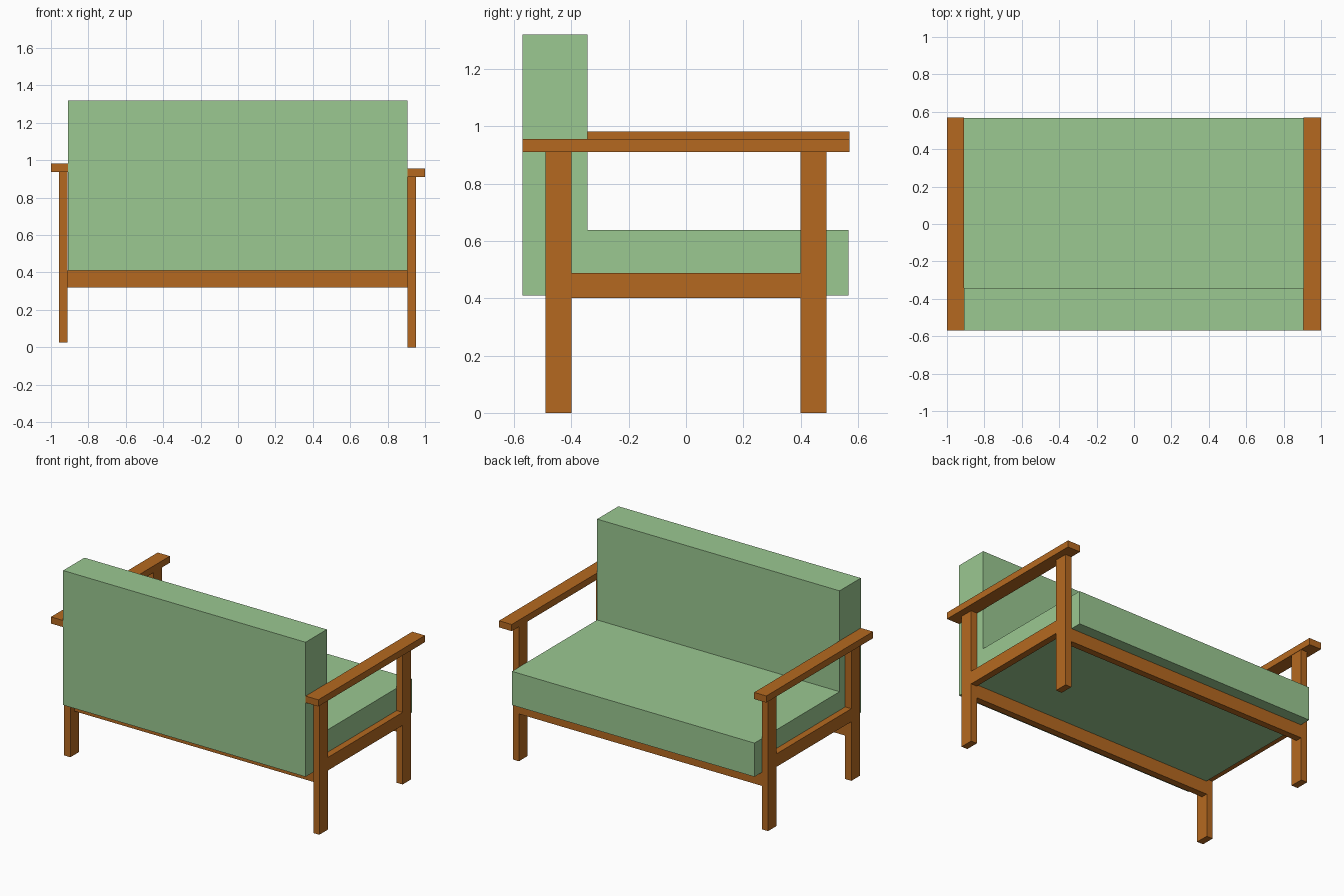
import bpy
from mathutils import Matrix, Vector

if "Cube" in bpy.data.objects:
    bpy.data.objects.remove(bpy.data.objects["Cube"])


def material(name, rgb):
    m = bpy.data.materials.new(name)
    m.diffuse_color = (*rgb, 1.0)
    m.use_nodes = True
    m.node_tree.nodes["Principled BSDF"].inputs["Base Color"].default_value = m.diffuse_color
    return m


WOOD = material("orange_brown_wood", (0.462, 0.141, 0.0144))
FABRIC = material("soft_green_fabric", (0.328, 0.578, 0.283))


def box(name, x, y, z, mat):
    """Box from its x, y and z ranges."""
    bpy.ops.mesh.primitive_cube_add(size=1)
    ob = bpy.context.object
    ob.name = name
    ranges = (x, y, z)
    centre = Vector([(a + b) / 2 for a, b in ranges])
    size = Vector([b - a for a, b in ranges])
    ob.data.transform(Matrix.Translation(centre) @ Matrix.Diagonal((*size, 1)))
    ob.data.materials.append(mat)
    return ob


LEG_Y = {"back": (-0.49, -0.40), "front": (0.40, 0.49)}

# Side frames: two legs, a rail and an armrest; the left one sits a little higher
SIDES = {
    "left": ((-0.957, -0.911), (-1.0, -0.909), 0.026),
    "right": ((0.907, 0.952), (0.905, 1.0), 0.0),
}
for side, (leg_x, arm_x, lift) in SIDES.items():
    for end, leg_y in LEG_Y.items():
        box(f"{side}_{end}_leg", leg_x, leg_y, (lift, 0.911 + lift), WOOD)
    box(f"{side}_side_rail", leg_x, (-0.40, 0.40), (0.40 + lift, 0.488 + lift), WOOD)
    box(f"{side}_armrest", arm_x, (-0.57, 0.57), (0.911 + lift, 0.956 + lift), WOOD)

# Long rails under the cushions
for end, rail_y in {"back": (-0.445, -0.40), "front": (0.445, 0.49)}.items():
    box(f"{end}_long_rail", (-0.911, 0.907), rail_y, (0.32, 0.41), WOOD)

# Cushions
box("seat_cushion", (-0.909, 0.905), (-0.343, 0.567), (0.41, 0.638), FABRIC)
box("back_cushion", (-0.909, 0.905), (-0.57, -0.343), (0.41, 1.32), FABRIC)
